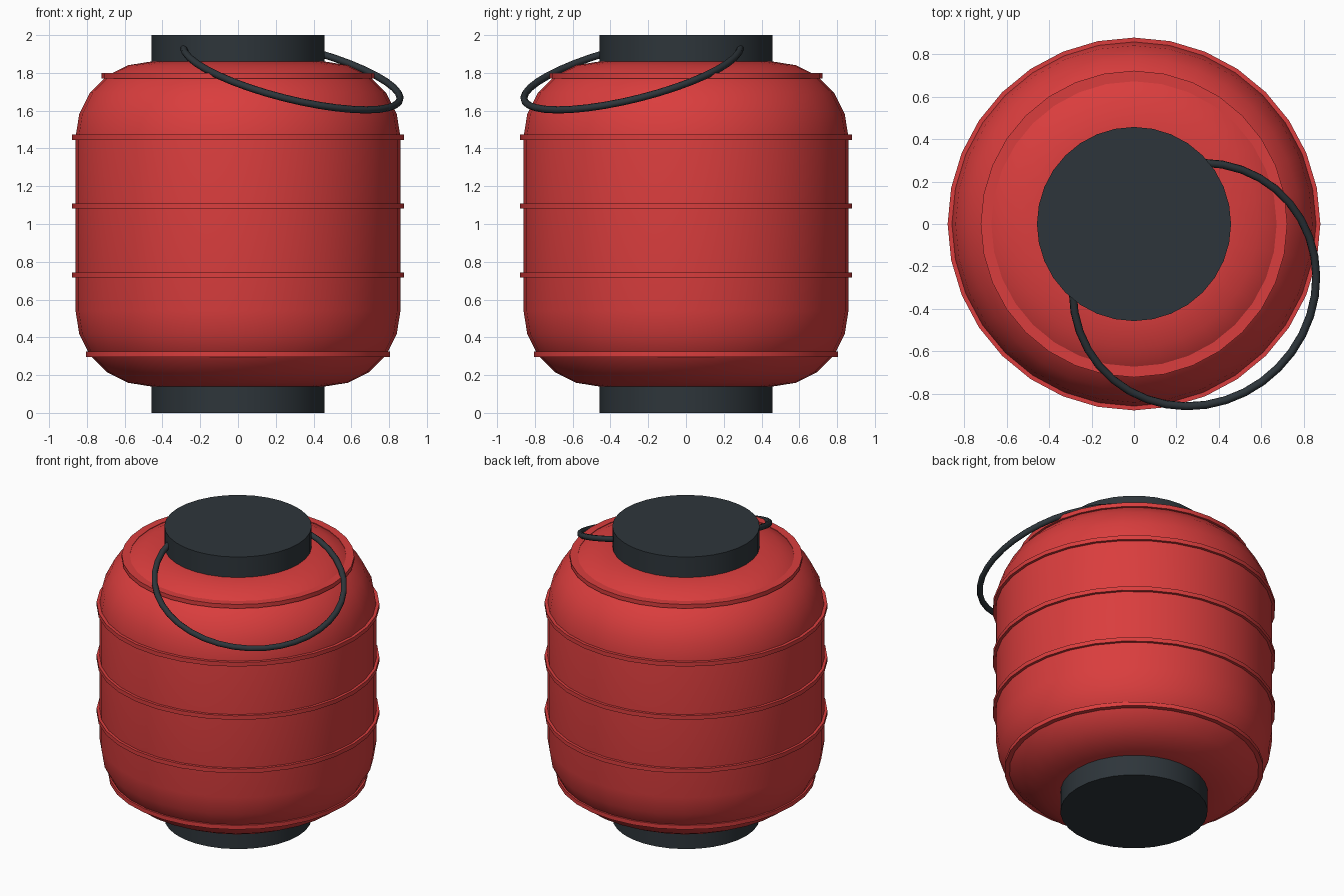
import bpy, bmesh
from math import sin, cos, radians, pi, sqrt, atan
from mathutils import Vector, Matrix

cube = bpy.data.objects.get("Cube")
if cube:
    bpy.data.objects.remove(cube, do_unlink=True)

SIDES = 32


def material(name, color):
    m = bpy.data.materials.new(name)
    m.use_nodes = True
    m.diffuse_color = color
    m.node_tree.nodes["Principled BSDF"].inputs["Base Color"].default_value = color
    return m


red = material("lantern_red", (0.70, 0.047, 0.047, 1))
dark = material("charcoal", (0.027, 0.036, 0.043, 1))


def finish(name, bm, mat, angle=35):
    bmesh.ops.recalc_face_normals(bm, faces=bm.faces)
    mesh = bpy.data.meshes.new(name)
    bm.to_mesh(mesh)
    bm.free()
    mesh.materials.append(mat)
    obj = bpy.data.objects.new(name, mesh)
    bpy.context.collection.objects.link(obj)
    bpy.ops.object.select_all(action="DESELECT")
    obj.select_set(True)
    bpy.context.view_layer.objects.active = obj
    bpy.ops.object.shade_smooth_by_angle(angle=radians(angle))
    return obj


def loft(bm, rings, closed=False, caps=False):
    """Skin a list of equally sized point loops."""
    loops = [[bm.verts.new(p) for p in ring] for ring in rings]
    pairs = list(zip(loops, loops[1:]))
    if closed:
        pairs.append((loops[-1], loops[0]))
    for a, b in pairs:
        for i in range(len(a)):
            j = (i + 1) % len(a)
            bm.faces.new((a[i], a[j], b[j], b[i]))
    if caps:
        bm.faces.new(loops[0])
        bm.faces.new(loops[-1])


def lathe(name, profile, mat, closed=False, caps=False):
    bm = bmesh.new()
    steps = [2 * pi * i / SIDES for i in range(SIDES)]
    loft(bm, [[(r * cos(t), r * sin(t), z) for t in steps] for r, z in profile],
         closed, caps)
    return finish(name, bm, mat)


# Paper body: straight wall with rounded shoulders
CORE, ROUND, LOW, HIGH = 0.46, 0.4, 0.54, 1.46
arc = [radians(18 * i) for i in range(6)]
upper = [(CORE + ROUND * cos(t), HIGH + ROUND * sin(t)) for t in arc]
lower = [(r, LOW + HIGH - z) for r, z in reversed(upper)]
lathe("lantern_body", lower + upper, red, caps=True)

# Raised ribs around the body
for i, (z, r) in enumerate([(0.31, 0.805), (0.73, 0.878), (1.095, 0.878),
                            (1.46, 0.878), (1.785, 0.722)]):
    h, inner = 0.014, r - 0.05
    lathe(f"rib_{i + 1}", [(inner, z - h), (r, z - h), (r, z + h), (inner, z + h)],
          red, closed=True)

# End caps
for name, z0, z1 in (("base_cap", 0, 0.16), ("top_cap", 1.84, 2)):
    lathe(name, [(0.457, z0), (0.457, z1)], dark, caps=True)

# Drooping handle: tilted open hoop hinged on the top cap
RADIUS, TUBE, STEPS, TUBE_SIDES = 0.59, 0.019, 28, 8
centre = Vector((0.285, -0.285, 1.80))
frame = Matrix.Rotation(-pi / 4, 3, "Z") @ Matrix.Rotation(atan(0.352), 3, "Y")
rings = []
for i in range(STEPS + 1):
    a = radians(133) * (2 * i / STEPS - 1)
    out = Vector((cos(a), sin(a), 0))
    ring = []
    for k in range(TUBE_SIDES):
        t = 2 * pi * (k + 0.5) / TUBE_SIDES
        p = out * (RADIUS + TUBE * cos(t)) + Vector((0, 0, TUBE * sin(t)))
        ring.append(centre + frame @ p)
    rings.append(ring)
bm = bmesh.new()
loft(bm, rings, caps=True)
finish("handle", bm, dark, 50)
